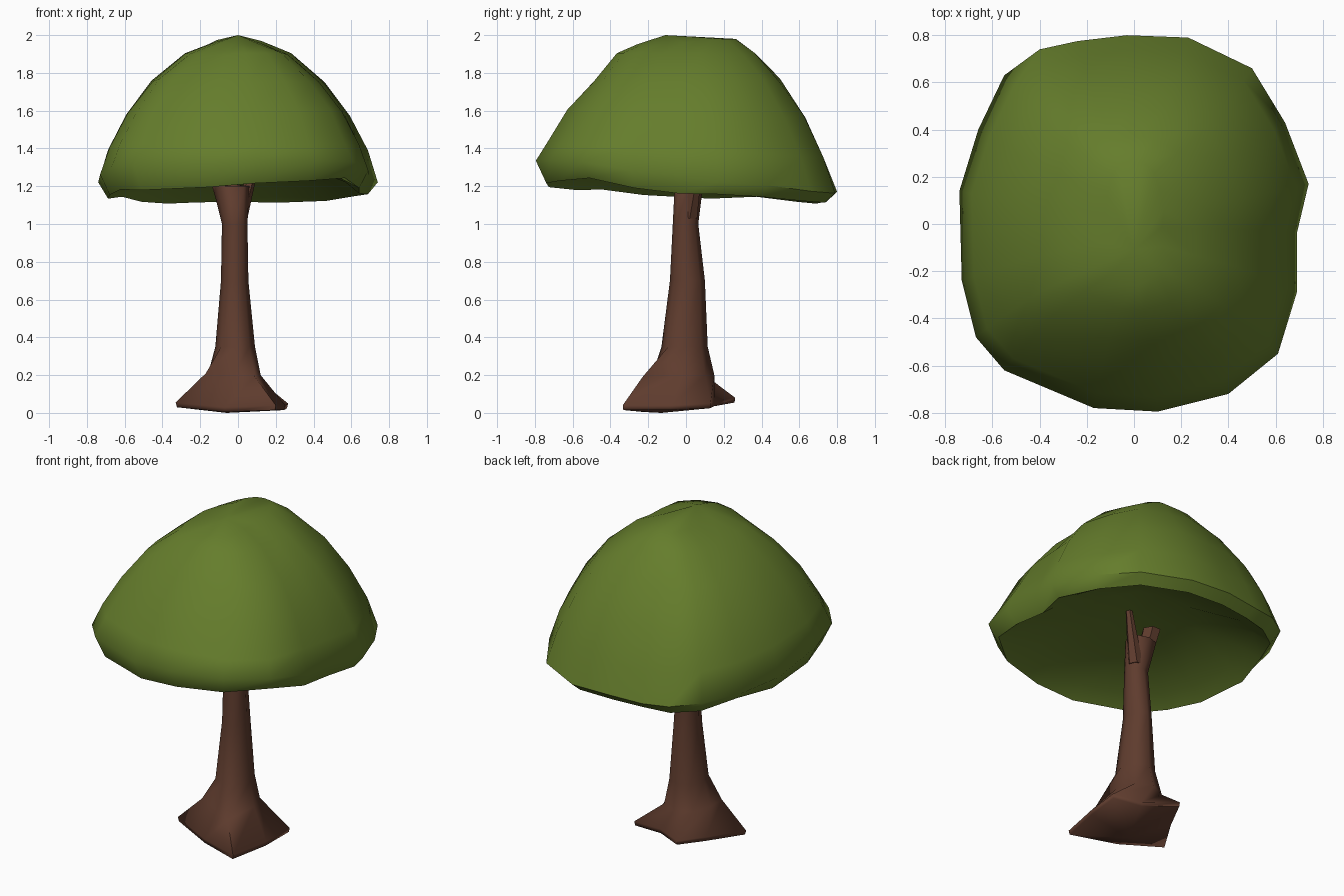
import bpy, bmesh, math, random
from mathutils import Vector

random.seed(4)
if "Cube" in bpy.data.objects:
    bpy.data.objects.remove(bpy.data.objects["Cube"], do_unlink=True)


def material(name, rgb):
    m = bpy.data.materials.new(name)
    m.use_nodes = True
    m.diffuse_color = (*rgb, 1)
    bsdf = m.node_tree.nodes["Principled BSDF"]
    bsdf.inputs["Base Color"].default_value = (*rgb, 1)
    bsdf.inputs["Roughness"].default_value = 0.9
    return m


def loft(name, rings, start, end, mat, angle):
    """Skin a stack of equal rings, closed by a fan at each end."""
    bm = bmesh.new()
    loops = [[bm.verts.new(p) for p in ring] for ring in rings]
    n = len(loops[0])
    for low, high in zip(loops, loops[1:]):
        for i in range(n):
            j = (i + 1) % n
            bm.faces.new((low[i], low[j], high[j], high[i]))
    first, last = bm.verts.new(start), bm.verts.new(end)
    for i in range(n):
        j = (i + 1) % n
        bm.faces.new((loops[0][j], loops[0][i], first))
        bm.faces.new((loops[-1][i], loops[-1][j], last))
    bmesh.ops.recalc_face_normals(bm, faces=bm.faces)
    mesh = bpy.data.meshes.new(name)
    bm.to_mesh(mesh)
    bm.free()
    obj = bpy.data.objects.new(name, mesh)
    bpy.context.collection.objects.link(obj)
    mesh.materials.append(mat)
    bpy.ops.object.select_all(action="DESELECT")
    obj.select_set(True)
    bpy.context.view_layer.objects.active = obj
    bpy.ops.object.shade_smooth_by_angle(angle=math.radians(angle))


def oval(z, x0, x1, y0, y1, n=8):
    """Ring that fills the given x and y extents."""
    cx, cy, rx, ry = (x0 + x1) / 2, (y0 + y1) / 2, (x1 - x0) / 2, (y1 - y0) / 2
    turns = [math.tau * i / n for i in range(n)]
    return [(cx + rx * math.cos(a), cy + ry * math.sin(a), z) for a in turns]


leaf = material("leaf green", (0.13, 0.205, 0.025))
bark = material("bark brown", (0.114, 0.045, 0.027))

# Trunk with a flared, angular root base
roots = [(0.25, -0.08, 0.04), (0.265, 0.13, 0.05), (0.07, 0.15, 0.06), (-0.12, 0.26, 0.08),
         (-0.2, 0.09, 0.06), (-0.33, -0.12, 0.055), (-0.07, -0.23, 0.03), (0.2, -0.335, 0.04)]
root_low = [(x * 0.98, y * 0.99, z - 0.025) for x, y, z in roots]
shoulder = oval(0.2, -0.16, 0.12, -0.18, 0.15)
shoulder[5] = (-0.17, -0.11, 0.21)
shoulder[7] = (0.09, -0.23, 0.19)
trunk_rings = [root_low, roots, shoulder,
               oval(0.35, -0.12, 0.09, -0.13, 0.115),
               oval(0.7, -0.09, 0.055, -0.085, 0.1),
               oval(1.0, -0.085, 0.05, -0.07, 0.065),
               oval(1.2, -0.135, 0.06, -0.06, 0.09)]
loft("trunk", trunk_rings, (-0.06, -0.13, 0), (-0.02, 0.01, 1.21), bark, 80)


# Forked branches under the leaves
def branch(name, base, tip, r0, r1):
    base, tip = Vector(base), Vector(tip)
    rings = []
    for c, r in ((base, r0), (tip, r1)):
        rings.append(oval(c.z, c.x - r, c.x + r, c.y - r, c.y + r, 6))
    loft(name, rings, base, tip, bark, 50)


branch("right_branch", (-0.05, 0.01, 1.05), (-0.11, 0.02, 1.3), 0.045, 0.055)
branch("left_branch", (0.005, 0.02, 1.03), (0.095, 0.07, 1.33), 0.045, 0.02)

# Canopy: one plan outline scaled through a dome profile with a hollow underside
outline = [(.74, .17), (.64, .43), (.5, .66), (.23, .79), (-.03, .8), (-.24, .775),
           (-.4, .74), (-.55, .63), (-.66, .4), (-.74, .14), (-.73, -.24), (-.67, -.48),
           (-.55, -.62), (-.17, -.78), (.1, -.795), (.4, -.72), (.61, -.55),
           (.69, -.29), (.69, -.04)]
# x scale, y scale, height, backward tilt, lift of the front left corner, unevenness
profile = [(0.45, 0.45, 1.31, 0, 0, 0.01), (0.82, 0.82, 1.215, 0.04, 0.06, 0.012),
           (0.93, 0.93, 1.155, 0.05, 0.09, 0.015), (1.0, 1.0, 1.245, 0.1, 0.06, 0.012),
           (0.93, 0.92, 1.39, 0.06, 0, 0.012), (0.8, 0.79, 1.59, 0.03, 0, 0.012),
           (0.62, 0.62, 1.76, 0, 0, 0.012), (0.38, 0.46, 1.9, 0, 0, 0.006),
           (0.17, 0.33, 1.963, -0.02, 0, 0.003)]
canopy_rings = []
for sx, sy, z, tilt, lift, rough in profile:
    ring = []
    for x, y in outline:
        wobble = random.uniform(-rough, rough)
        corner = lift * max(0, x - y - 0.65)
        ring.append((x * sx, y * sy, z - tilt * y + corner + wobble))
    canopy_rings.append(ring)
loft("canopy", canopy_rings, (0, 0, 1.34), (0, -0.11, 2.0), leaf, 60)
